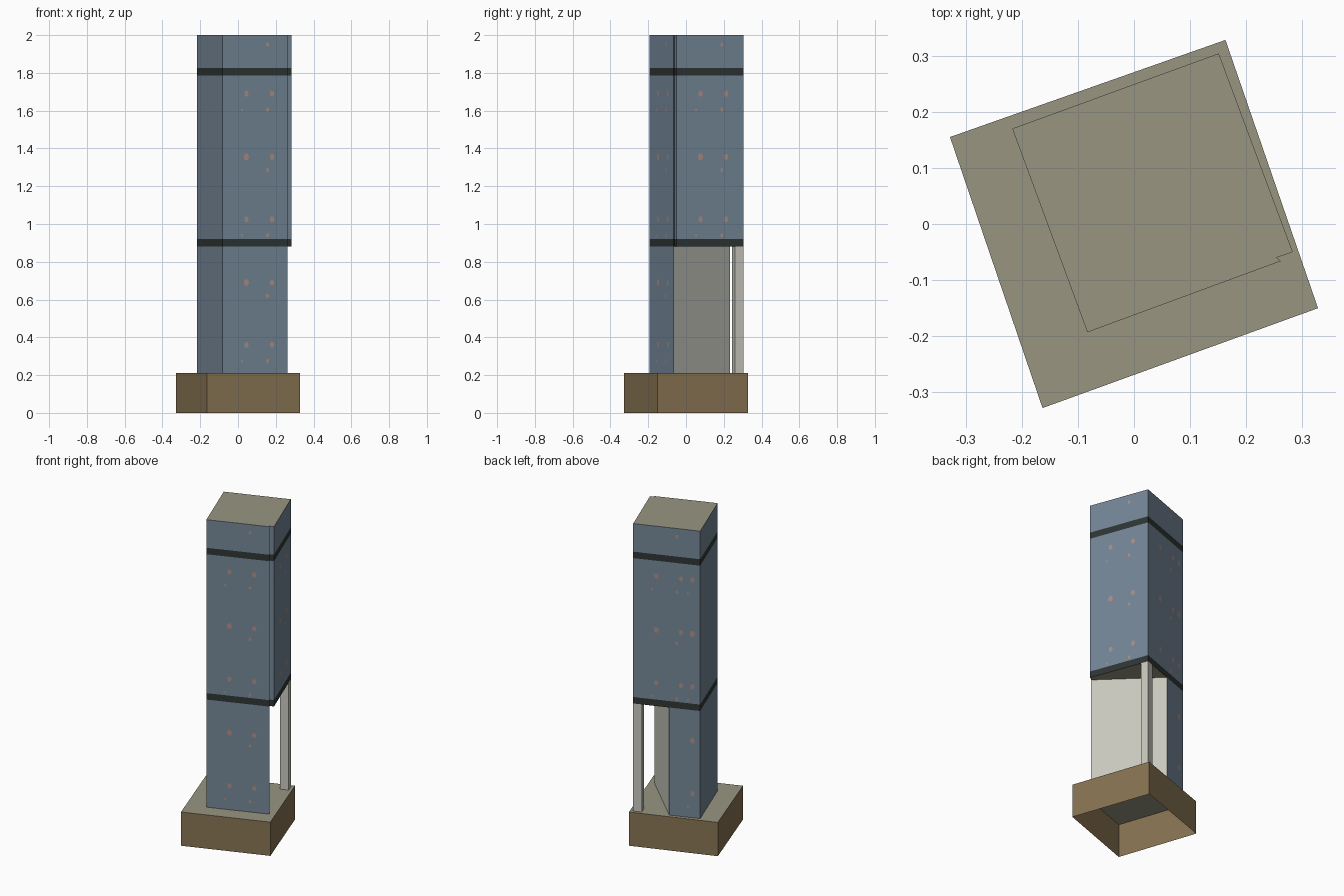
import bpy, bmesh, math
from mathutils import Vector

if "Cube" in bpy.data.objects:
    bpy.data.objects.remove(bpy.data.objects["Cube"])


def mat(name, r, g, b):
    m = bpy.data.materials.new(name)
    lin = [((c / 255 + 0.055) / 1.055) ** 2.4 for c in (r, g, b)]
    m.diffuse_color = (*lin, 1)
    m.use_nodes = True
    m.node_tree.nodes["Principled BSDF"].inputs["Base Color"].default_value = m.diffuse_color
    return m


BLUE = mat("slate_blue", 116, 134, 150)
DARK = mat("dark_trim", 46, 54, 52)
OLIVE = mat("olive_cap", 152, 149, 128)
BROWN = mat("brown_base", 136, 115, 83)
GREY = mat("pale_grey", 200, 200, 190)
RUST = mat("rust_spot", 172, 142, 132)


def finish(name, bm, mats):
    me = bpy.data.meshes.new(name)
    bm.to_mesh(me)
    bm.free()
    for m in mats:
        me.materials.append(m)
    ob = bpy.data.objects.new(name, me)
    bpy.context.collection.objects.link(ob)
    return ob


def prism(name, pts, levels, mats, side, top=None, bottom=None):
    """Stacked prism over a counterclockwise outline; side(layer, edge) picks the material."""
    bm = bmesh.new()
    rings = [[bm.verts.new((x, y, z)) for x, y in pts] for z in levels]
    n = len(pts)
    for k in range(len(levels) - 1):
        for i in range(n):
            j = (i + 1) % n
            f = bm.faces.new((rings[k][i], rings[k][j], rings[k + 1][j], rings[k + 1][i]))
            f.material_index = side(k, i)
    if top is not None:
        bm.faces.new(rings[-1]).material_index = top
    if bottom is not None:
        bm.faces.new(rings[0][::-1]).material_index = bottom
    return finish(name, bm, mats)


# Plan corners of the turned tower
A, B, NOTCH, C = (-0.083, -0.193), (0.262, -0.066), (0.254, -0.06), (0.283, -0.05)
D, E, F = (0.151, 0.304), (-0.217, 0.17), (-0.047, 0.232)

# Hollow base, open underneath
prism("base", [(-0.163, -0.328), (0.328, -0.15), (0.163, 0.328), (-0.328, 0.155)],
      [0, 0.21], [BROWN, OLIVE], lambda k, i: 0, top=1)

# Ground-floor block with a diagonal pale inner wall
prism("lower_block", [A, B, F, E], [0.21, 0.88], [BLUE, GREY],
      lambda k, i: 1 if i == 1 else 0)

# Upper tower with two dark bands
prism("upper_tower", [A, B, NOTCH, C, D, E], [0.88, 0.92, 1.785, 1.825, 2.0],
      [BLUE, DARK, OLIVE], lambda k, i: 1 if k in (0, 2) else 0, top=2, bottom=2)

# Corner post holding up the overhang
u = Vector((math.cos(math.radians(20.2)), math.sin(math.radians(20.2))))
v = Vector((-u.y, u.x))
d = Vector(D)
prism("corner_post", [tuple(d - 0.05 * u - 0.047 * v), tuple(d - 0.047 * v), D,
                      tuple(d - 0.05 * u)],
      [0.21, 0.88], [GREY], lambda k, i: 0)


# Small rust spots, repeating up the walls
def spots(name, p, q, zmin, tmax=9.0):
    p, q = Vector(p), Vector(q)
    along = (q - p).normalized()
    out = Vector((along.y, -along.x)) * 0.0015
    bm = bmesh.new()
    pattern = [(0.135, 0.36, 0.013), (0.28, 0.36, 0.013), (0.135, 0.69, 0.015),
               (0.28, 0.69, 0.013), (0.255, 0.62, 0.009), (0.11, 0.275, 0.006),
               (0.255, 0.275, 0.009)]
    for t, z0, r in pattern:
        for k in range(4):
            z = z0 + 0.665 * k
            on_band = any(abs(z - b) < 0.04 for b in (0.9, 1.805))
            if z < zmin or z > 1.97 or on_band or t > tmax:
                continue
            ring = []
            for s in range(7):
                a = math.tau * s / 7
                c = p + along * (t + r * math.cos(a)) + out
                ring.append(bm.verts.new((c.x, c.y, z + 1.3 * r * math.sin(a))))
            bm.faces.new(ring)
    finish(name, bm, [RUST])


spots("front_spots", A, B, 0.25)
spots("right_spots", C, D, 0.93)
spots("back_spots_upper", D, E, 0.93)
spots("back_spots_lower", F, E, 0.25, 0.16)
